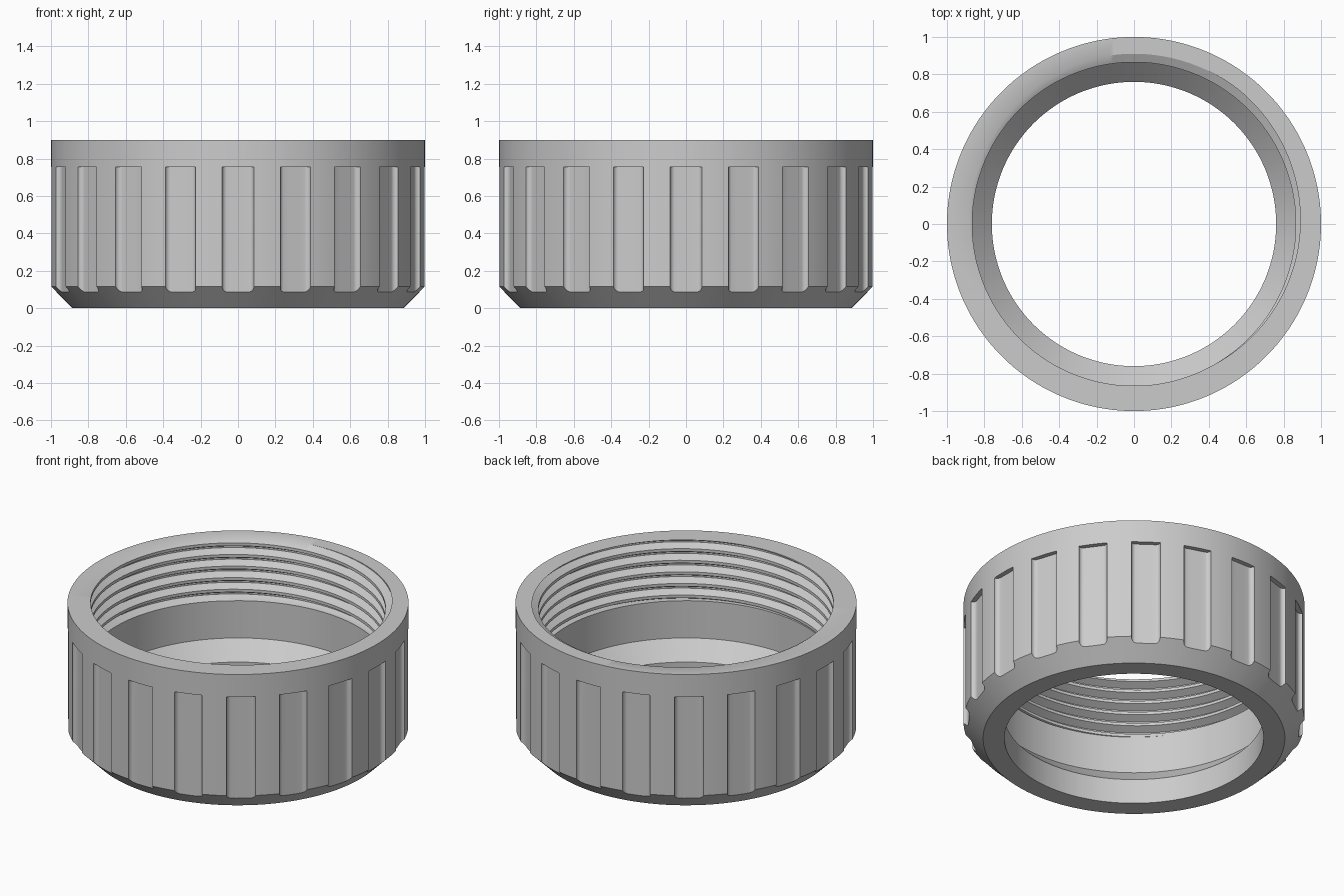
import bpy, bmesh, math

cube = bpy.data.objects.get("Cube")
if cube:
    bpy.data.objects.remove(cube, do_unlink=True)

# Main dimensions
HEIGHT = 0.90
FOOT_R = 0.885                  # outer radius at the bottom of the 45 degree chamfer
HOLE_R = 0.76
GRIP_COUNT, GRIP_TOP, GRIP_HALF, GRIP_FLOOR = 20, 0.755, 0.085, 0.97
CREST_R, ROOT_R = 0.865, 0.91
PITCH, THREAD_BOTTOM = 0.075, 0.508
BREAKS = (0.125, 0.4375, 0.5625, 0.875)   # corners of the thread profile in one pitch
START = math.radians(75)


def grip_columns():
    """Angle and outer radius of each column in one grip sector."""
    fillet = math.sqrt(1 - GRIP_HALF ** 2) - GRIP_FLOOR
    side = []
    for i in range(7):
        a = math.pi / 2 * i / 6
        t = GRIP_HALF - fillet * (1 - math.sin(a))
        d = GRIP_FLOOR + fillet * (1 - math.cos(a))
        side.append((math.atan2(t, d), math.hypot(t, d)))
    mid = math.atan2(GRIP_HALF / 3, GRIP_FLOOR)
    mid_r = GRIP_FLOOR / math.cos(mid)
    half = [(mid, mid_r)] + side
    columns = [(-a, r) for a, r in reversed(half)] + half
    # Plain land up to the next recess
    edge = side[-1][0]
    land = math.tau / GRIP_COUNT - 2 * edge
    return columns + [(edge + land * i / 5, 1.0) for i in range(1, 5)]


def thread_radius(theta, z):
    """Trapezoidal right-hand internal thread."""
    phase = ((z - HEIGHT) / PITCH - (theta - START) / math.tau + 0.5) % 1
    rise = (min(phase, 1 - phase) - BREAKS[0]) / (BREAKS[1] - BREAKS[0])
    return CREST_R + (ROOT_R - CREST_R) * max(0, min(1, rise))


def section(theta, outer):
    """Closed radial section at one angle, as (radius, height) points."""
    points = [(FOOT_R, 0), (outer, outer - FOOT_R), (outer, GRIP_TOP),
              (1, GRIP_TOP), (1, HEIGHT)]
    for turn in range(2, -9, -1):
        for b in reversed(BREAKS):
            z = HEIGHT + PITCH * (turn + b - 0.5 + (theta - START) / math.tau)
            z = max(THREAD_BOTTOM, min(HEIGHT, z))
            points.append((thread_radius(theta, z), z))
    # Plain bore, inner cone and hole
    points += [(CREST_R, THREAD_BOTTOM), (CREST_R, 0.267), (HOLE_R, 0.16), (HOLE_R, 0)]
    return points


# Sweep the section around the axis
columns = [(a + math.tau * s / GRIP_COUNT, r)
           for s in range(GRIP_COUNT) for a, r in grip_columns()]
columns.append((columns[0][0] + math.tau, columns[0][1]))
bm = bmesh.new()
rings = [[bm.verts.new((r * math.cos(a), r * math.sin(a), z)) for r, z in section(a, outer)]
         for a, outer in columns]
for left, right in zip(rings, rings[1:]):
    for i in range(len(left)):
        j = (i + 1) % len(left)
        bm.faces.new((left[i], right[i], right[j], left[j]))
bmesh.ops.remove_doubles(bm, verts=bm.verts[:], dist=0.00002)
bmesh.ops.dissolve_degenerate(bm, edges=bm.edges[:], dist=0.00002)
bmesh.ops.recalc_face_normals(bm, faces=bm.faces[:])

mesh = bpy.data.meshes.new("threaded_ring_cap")
bm.to_mesh(mesh)
bm.free()
cap = bpy.data.objects.new("threaded_ring_cap", mesh)
bpy.context.collection.objects.link(cap)

# Grey plastic
grey = bpy.data.materials.new("grey_plastic")
grey.use_nodes = True
color = (0.6, 0.6, 0.6, 1)
grey.diffuse_color = color
grey.node_tree.nodes["Principled BSDF"].inputs["Base Color"].default_value = color
mesh.materials.append(grey)

bpy.ops.object.select_all(action="DESELECT")
cap.select_set(True)
bpy.context.view_layer.objects.active = cap
bpy.ops.object.shade_smooth_by_angle(angle=math.radians(30))
